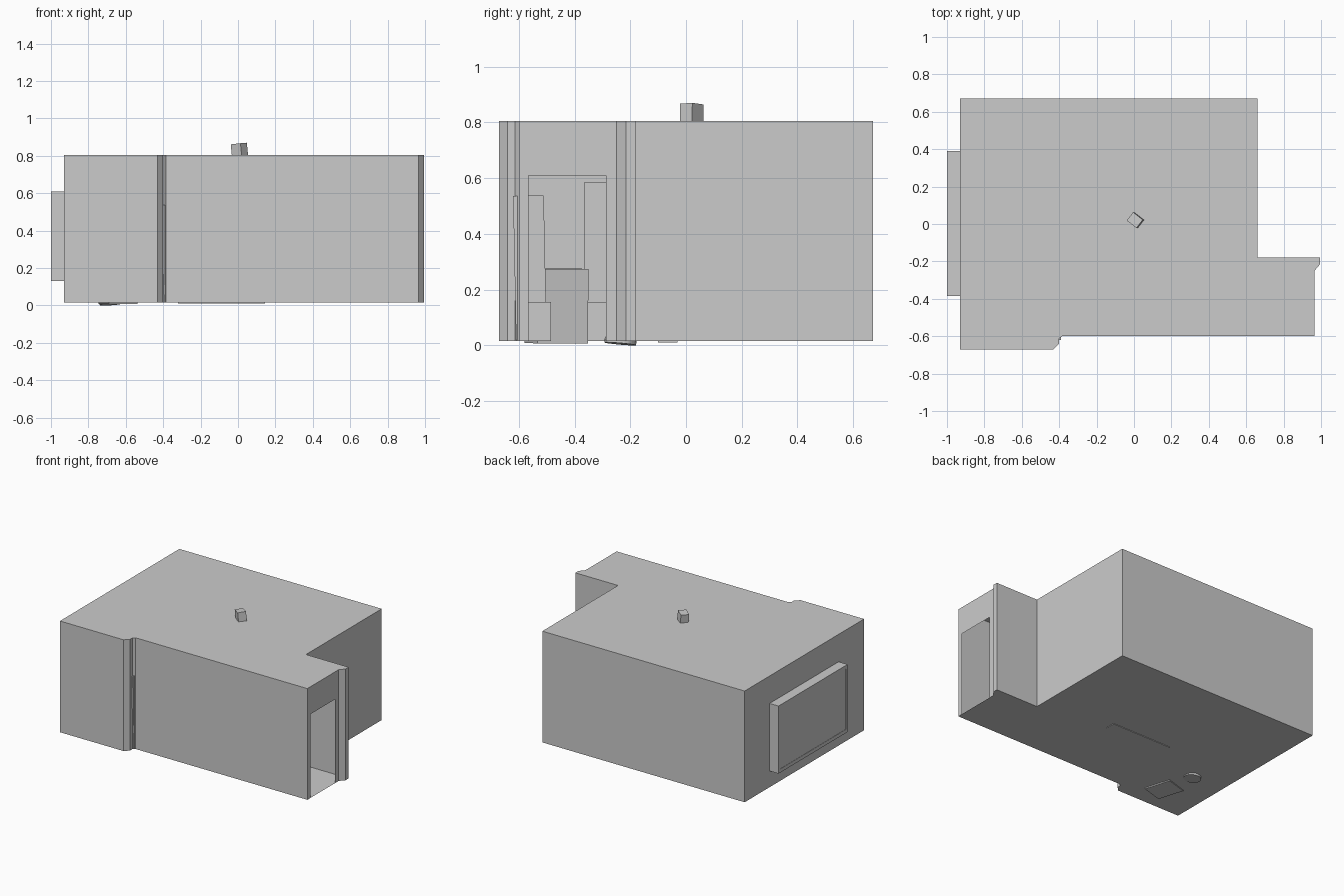
import bpy, math

if "Cube" in bpy.data.objects:
    bpy.data.objects.remove(bpy.data.objects["Cube"])

Z0, Z1 = 0.015, 0.805


def make_object(name, verts, faces):
    mesh = bpy.data.meshes.new(name)
    mesh.from_pydata(verts, [], faces)
    obj = bpy.data.objects.new(name, mesh)
    bpy.context.collection.objects.link(obj)
    return obj


def box(name, lo, hi, rot=(0, 0, 0)):
    bpy.ops.mesh.primitive_cube_add(
        size=1, location=[(a + b) / 2 for a, b in zip(lo, hi)],
        rotation=[math.radians(r) for r in rot])
    obj = bpy.context.object
    obj.name = name
    obj.scale = [b - a for a, b in zip(lo, hi)]
    return obj


def pierced_wall(name, x, y, z, hy, hz, flip):
    """Sheet wall at x spanning y and z, with an opening hy by hz."""
    cells = [(y[0], hy[0], z[0], z[1]), (hy[1], y[1], z[0], z[1]),
             (hy[0], hy[1], hz[1], z[1]), (hy[0], hy[1], z[0], hz[0])]
    verts, faces = [], []
    for a, b, c, d in cells:
        if b - a < 1e-5 or d - c < 1e-5:
            continue
        n = len(verts)
        verts += [(x, a, c), (x, b, c), (x, b, d), (x, a, d)]
        f = (n, n + 1, n + 2, n + 3)
        faces.append(f[::-1] if flip else f)
    return make_object(name, verts, faces)


# Room shell: floor, ceiling and solid walls from the footprint (counterclockwise)
plan = [(-0.93, -0.67), (-0.43, -0.67), (-0.40, -0.64), (-0.40, -0.613),
        (-0.385, -0.60), (0.965, -0.60), (0.965, -0.25), (0.995, -0.215),
        (0.995, -0.18), (0.66, -0.18), (0.66, 0.67), (-0.93, 0.67)]
n = len(plan)
verts = [(x, y, Z0) for x, y in plan] + [(x, y, Z1) for x, y in plan]
faces = [tuple(range(n))[::-1], tuple(range(n, 2 * n))]
for i in range(n):
    if i not in (5, 11):  # the door and window walls are built separately
        j = (i + 1) % n
        faces.append((i, j, j + n, i + n))
make_object("room_shell", verts, faces)

# Walls with the doorway and the window opening
pierced_wall("door_wall", 0.965, (-0.60, -0.25), (Z0, Z1),
             (-0.565, -0.287), (Z0, 0.61), False)
pierced_wall("window_wall", -0.93, (-0.67, 0.67), (Z0, Z1),
             (-0.38, 0.385), (0.155, 0.585), True)

# Window bay: four frame bars and a recessed-edge pane
box("bay_top", (-1.0, -0.385, 0.585), (-0.93, 0.39, 0.61))
box("bay_sill", (-1.0, -0.385, 0.13), (-0.93, 0.39, 0.155))
for name, y in (("bay_side_front", -0.385), ("bay_side_back", 0.37)):
    box(name, (-1.0, y, 0.155), (-0.93, y + 0.02, 0.585))
box("window_pane", (-0.998, -0.37, 0.15), (-0.988, 0.375, 0.59))

# Ceiling fitting poking through the roof
box("ceiling_fitting", (-0.023, -0.008, 0.75), (0.043, 0.048, 0.866), (3, -5, -38))

# Furniture seen through the doorway, and pieces that dip below the floor
box("leaning_panel", (-0.49, -0.615, 0.02), (-0.39, -0.505, 0.537), (1.2, 0, 0))
box("low_cabinet", (-0.72, -0.56, 0.008), (-0.56, -0.37, 0.275), (0, 0.8, 17))
box("small_crate", (-0.30, -0.565, Z0), (-0.20, -0.485, 0.155))
box("floor_slab", (-0.32, -0.10, 0.011), (0.145, -0.03, 0.03))
bpy.ops.mesh.primitive_cylinder_add(
    vertices=24, radius=0.057, depth=0.02, location=(-0.685, -0.235, 0.0155),
    rotation=(math.radians(-5), math.radians(-3), 0))
bpy.context.object.name = "tilted_disc"
